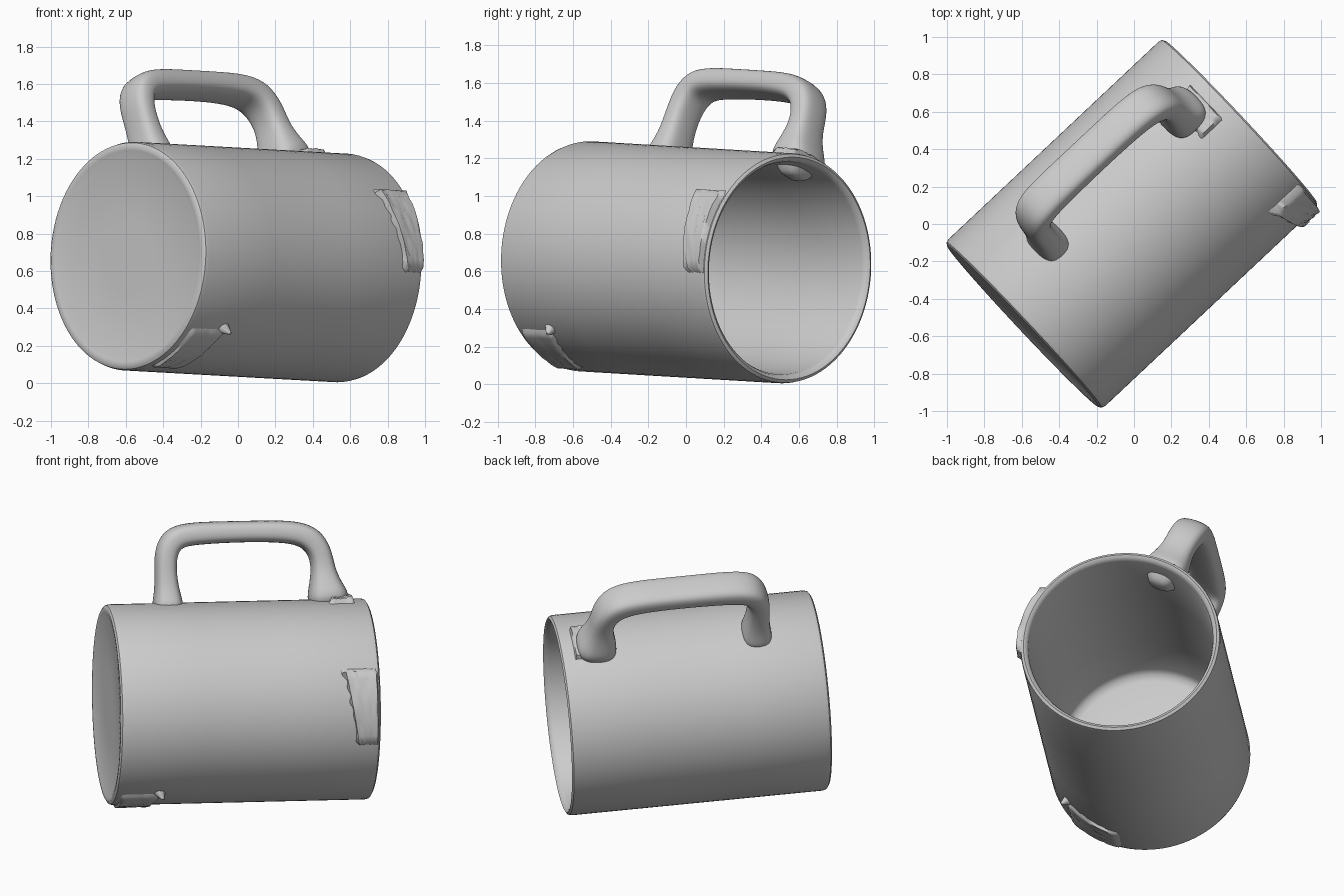
import bpy, bmesh, random
from math import sin, cos, pi, radians
from mathutils import Vector, Matrix

if "Cube" in bpy.data.objects:
    bpy.data.objects.remove(bpy.data.objects["Cube"])

random.seed(4)

# Mug frame: local z runs from the closed end to the rim, local y points up
AXIS = Vector((1.165, 1.095, -0.065)).normalized()
SIDE = Vector((0, 0, 1)).cross(AXIS).normalized()
UP = AXIS.cross(SIDE)
FRAME = Matrix((SIDE, UP, AXIS)).transposed().to_4x4()
FRAME.translation = (-0.012, 0.0, 0.648)
R, HALF = 0.612, 0.80


def polar(r, deg, s):
    a = radians(deg)
    return Vector((r * sin(a), r * cos(a), s))


def finish(name, bm, angle=40):
    bmesh.ops.recalc_face_normals(bm, faces=bm.faces)
    mesh = bpy.data.meshes.new(name)
    bm.to_mesh(mesh)
    bm.free()
    ob = bpy.data.objects.new(name, mesh)
    bpy.context.collection.objects.link(ob)
    ob.matrix_world = FRAME
    bpy.context.view_layer.objects.active = ob
    ob.select_set(True)
    bpy.ops.object.shade_smooth_by_angle(angle=radians(angle))
    ob.select_set(False)
    return ob


def loft(name, rings, angle=40):
    bm = bmesh.new()
    loops = [[bm.verts.new(p) for p in ring] for ring in rings]
    n = len(loops[0])
    for a, b in zip(loops, loops[1:]):
        for i in range(n):
            j = (i + 1) % n
            bm.faces.new((a[i], a[j], b[j], b[i]))
    bm.faces.new(loops[0])
    bm.faces.new(loops[-1])
    return finish(name, bm, angle)


def patch(name, s0, s1, a0, a1, height, skew=0.0, n=12):
    """Ragged raised skin on the mug wall; its border sinks into the wall."""
    bm = bmesh.new()
    grid = []
    for i in range(n + 1):
        row = []
        for j in range(n + 1):
            u, v = i / n, j / n
            border = i in (0, n) or j in (0, n)
            r = R - 0.02 if border else R + height * random.uniform(0.75, 1.1)
            s = s0 + (s1 - s0) * u + skew * v * (1 - u)
            if i == 0:
                s += random.uniform(-0.02, 0.02)
            row.append(bm.verts.new(polar(r, a0 + (a1 - a0) * v, s)))
        grid.append(row)
    for i in range(n):
        for j in range(n):
            bm.faces.new((grid[i][j], grid[i + 1][j], grid[i + 1][j + 1], grid[i][j + 1]))
    return finish(name, bm, 60)


# Hollow body: outer base, wall, rounded rim, inner wall, floor (radius, position)
profile = [(0.20, -0.785), (0.54, -0.787), (0.565, -0.797), (0.59, -HALF),
           (0.606, -0.79), (R, -0.77), (R, -0.3), (R, 0.3), (R, 0.77),
           (0.608, 0.79), (0.592, HALF), (0.575, 0.79), (0.565, 0.765),
           (0.56, 0.3), (0.555, -0.3), (0.55, -0.63), (0.53, -0.665),
           (0.49, -0.68), (0.20, -0.685)]
loft("mug_body", [[polar(r, 360 * k / 96, s) for k in range(96)] for r, s in profile])

# Handle: (position along mug, radius from mug axis, half thickness, half width)
path = [(-0.41, 0.56, 0.10, 0.14), (-0.41, 0.63, 0.088, 0.12), (-0.415, 0.72, 0.07, 0.10),
        (-0.42, 0.84, 0.065, 0.10), (-0.41, 0.93, 0.072, 0.105), (-0.37, 1.00, 0.078, 0.11),
        (-0.28, 1.03, 0.072, 0.11), (-0.05, 1.035, 0.066, 0.108), (0.20, 1.035, 0.066, 0.108),
        (0.38, 1.025, 0.072, 0.11), (0.48, 0.985, 0.08, 0.11), (0.535, 0.90, 0.072, 0.105),
        (0.55, 0.80, 0.07, 0.10), (0.56, 0.70, 0.10, 0.125), (0.58, 0.62, 0.135, 0.15),
        (0.58, 0.56, 0.09, 0.09), (0.58, 0.51, 0.05, 0.06)]
out, across = polar(1, 24, 0), polar(1, 114, 0)
centres = [out * r + Vector((0, 0, s)) for s, r, _, _ in path]
rings = []
for i, (s, r, thick, width) in enumerate(path):
    tangent = (centres[min(i + 1, len(path) - 1)] - centres[max(i - 1, 0)]).normalized()
    normal = tangent.cross(across)
    ring = []
    for k in range(16):
        c, d = cos(2 * pi * k / 16), sin(2 * pi * k / 16)
        x = abs(c) ** 0.7 * (1 if c > 0 else -1)
        y = abs(d) ** 0.7 * (1 if d > 0 else -1)
        ring.append(centres[i] + normal * thick * x + across * width * y)
    rings.append(ring)
handle = loft("handle", rings, 70)
handle.modifiers.new("smooth", "SUBSURF").levels = 2
handle.modifiers["smooth"].render_levels = 2

# Rough web between the rim-side handle foot and the rim
patch("handle_web", 0.56, 0.72, 6, 33, 0.03, 0.03)

# Raised flakes on the wall: one beside the rim, one low near the base
patch("rim_flake", 0.56, 0.79, -46, -94, 0.03, 0.10)
patch("base_flake", -0.50, -0.77, -127, -165, 0.016, -0.08)

# Small spur on the corner of the base flake
spur = bmesh.new()
bmesh.ops.create_cone(spur, segments=10, radius1=0.05, radius2=0.008, depth=0.08, cap_ends=True)
direction = polar(1, -127, 0.3)
turn = direction.to_track_quat('Z', 'Y').to_matrix().to_4x4()
bmesh.ops.transform(spur, matrix=Matrix.Translation(polar(R + 0.005, -128, -0.52)) @ turn, verts=spur.verts)
finish("base_spur", spur, 60)
